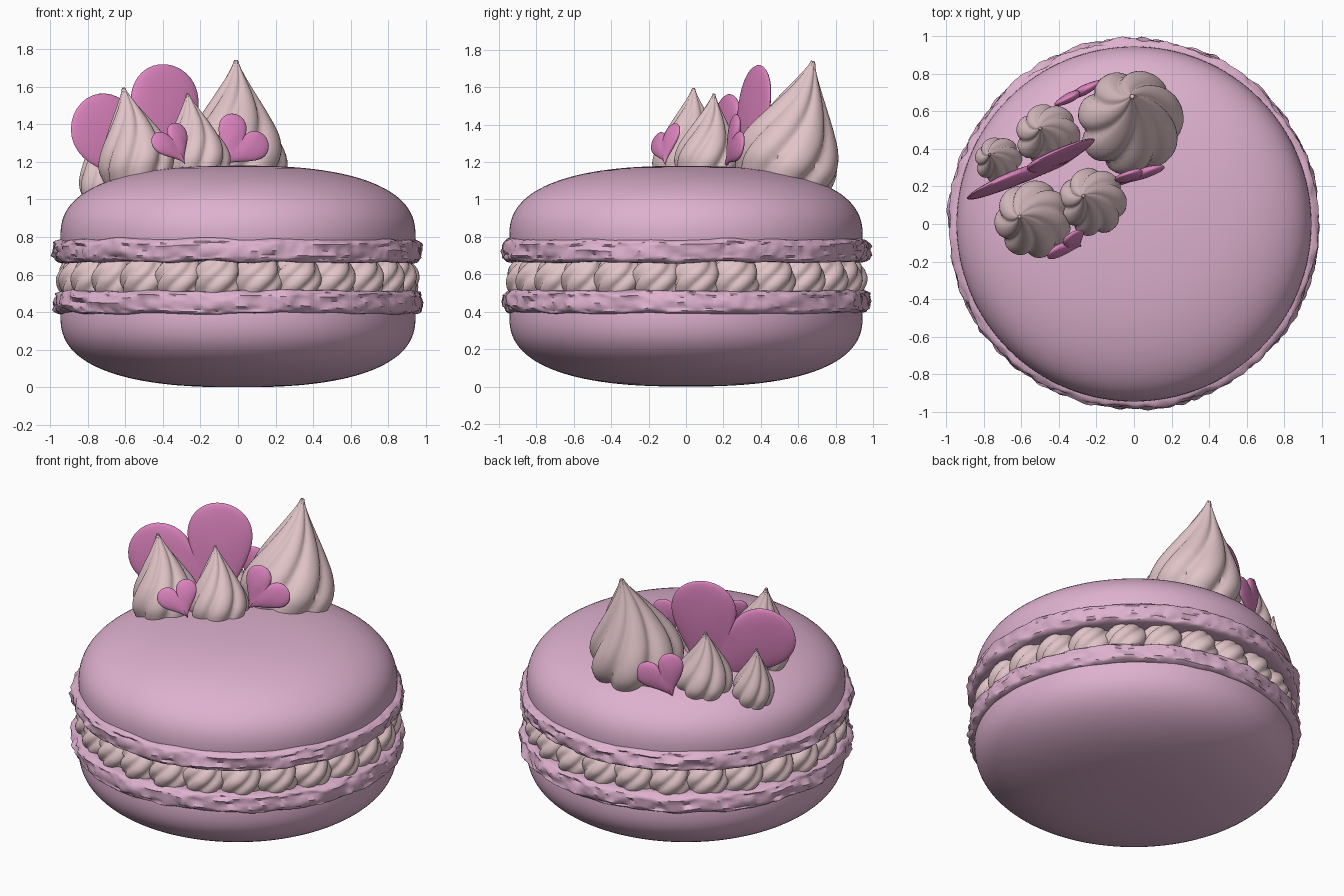
import bpy, bmesh
from math import sin, cos, pi, tau, radians
from mathutils import Vector, Matrix, noise

cube = bpy.data.objects.get("Cube")
if cube:
    bpy.data.objects.remove(cube, do_unlink=True)

MID = 0.59  # height of the plane between the two shells
parts = []


def material(name, rgb):
    m = bpy.data.materials.new(name)
    m.use_nodes = True
    m.diffuse_color = (*rgb, 1)
    m.node_tree.nodes["Principled BSDF"].inputs["Base Color"].default_value = (*rgb, 1)
    return m


PINK = material("mauve pink biscuit", (0.73, 0.44, 0.62))
CREAM = material("pale blush cream", (0.75, 0.55, 0.57))
HEART = material("bright pink candy", (0.72, 0.23, 0.52))


def skin(name, rings, mat, caps=True):
    """Joins rings of points into one smooth surface."""
    bm = bmesh.new()
    rows = [[bm.verts.new(p) for p in ring] for ring in rings]
    n = len(rows[0])
    for a, b in zip(rows, rows[1:]):
        for j in range(n):
            k = (j + 1) % n
            bm.faces.new((a[j], a[k], b[k], b[j]))
    if caps:
        bm.faces.new(rows[0])
        bm.faces.new(rows[-1])
    else:
        bmesh.ops.remove_doubles(bm, verts=bm.verts, dist=1e-5)
    bmesh.ops.recalc_face_normals(bm, faces=bm.faces)
    mesh = bpy.data.meshes.new(name)
    bm.to_mesh(mesh)
    bm.free()
    mesh.materials.append(mat)
    ob = bpy.data.objects.new(name, mesh)
    bpy.context.collection.objects.link(ob)
    parts.append(ob)
    return ob


def circle(r, z, n):
    return [Vector((r * cos(tau * j / n), r * sin(tau * j / n), z)) for j in range(n)]


def spow(v, e):
    return abs(v) ** e * (1 if v >= 0 else -1)


def shell(name, side):
    """Domed biscuit; side is 1 for the upper one, -1 for the lower."""
    profile = [(0.9, 0.08), (0.94, 0.15)]
    for i in range(29):
        a = 0.98 * pi / 2 * i / 28
        profile.append((0.945 * cos(a) ** 0.8, 0.21 + 0.38 * sin(a) ** 0.8))
    skin(name, [circle(r, MID + side * z, 128) for r, z in profile], PINK)


def foot(name, side):
    """Crinkled ruffle round the open rim of a shell."""
    rings = []
    rows = 30
    for i in range(rows + 1):
        a = tau * (i % rows) / rows
        ring = circle(0.9 + 0.08 * spow(cos(a), 0.5),
                      MID + side * (0.137 + 0.062 * spow(sin(a), 0.6)), 320)
        for p in ring:
            x, y, z = p
            bump = 0.017 * noise.noise(Vector((x * 6, y * 6, z * 28)))
            bump += 0.012 * noise.noise(Vector((x * 17, y * 17, z * 65)))
            wave = 0.014 * noise.noise(Vector((x * 5, y * 5, side * 3)))
            grow = 1 + bump * max(0, cos(a) + 0.4)
            p.x, p.y, p.z = x * grow, y * grow, z + wave
        rings.append(ring)
    skin(name, rings, PINK, caps=False)


KISS = [(0, .86), (.1, .97), (.22, 1), (.38, .87), (.58, .59), (.78, .3), (.92, .11), (1, .02)]
BLOB = [(0, .75), (.2, .94), (.45, 1), (.7, .88), (1, .5)]


def radius_at(profile, t):
    for (t0, r0), (t1, r1) in zip(profile, profile[1:]):
        if t <= t1:
            f = (t - t0) / (t1 - t0)
            return r0 + (r1 - r0) * f
    return profile[-1][1]


def piped(name, base, tip, radius, profile, lobes, twist, phase=0, steps=24, n=70):
    """Piped cream swirl with twisted rounded ridges from base to tip."""
    base, tip = Vector(base), Vector(tip)
    turn = (tip - base).to_track_quat('Z', 'Y')
    rings = []
    for i in range(steps + 1):
        t = i / steps
        # average neighbouring profile values to round its corners
        r = sum(radius_at(profile, min(1, max(0, t + d))) for d in (-.05, 0, .05)) / 3
        ring = []
        for j in range(n):
            a = tau * j / n
            groove = abs(sin(lobes / 2 * (a - twist * t) + phase))
            rr = radius * r * (1.03 - 0.17 * (1 - groove) ** 1.4)
            ring.append(base.lerp(tip, t) + turn @ Vector((rr * cos(a), rr * sin(a), 0)))
        rings.append(ring)
    skin(name, rings, CREAM)


def heart(name, centre, unit, half, yaw, lean, roll):
    """Lens-shaped candy heart with a soft crease below the notch."""
    place = (Matrix.Translation(centre) @ Matrix.Rotation(radians(yaw), 4, 'Z')
             @ Matrix.Rotation(radians(90 - lean), 4, 'X')
             @ Matrix.Rotation(radians(roll), 4, 'Z'))
    rings = []
    for i in range(21):
        a = radians(-88 + 176 * i / 20)
        ring = []
        for j in range(72):
            t = tau * j / 72
            x = 16 * sin(t) ** 3 * cos(a)
            y = (13 * cos(t) - 5 * cos(2 * t) - 2 * cos(3 * t) - cos(4 * t)) * cos(a)
            crease = 0.75 + 0.25 * min(1, abs(x) / 5)
            ring.append(place @ Vector((x * unit, y * unit, half * crease * sin(a))))
        rings.append(ring)
    skin(name, rings, HEART)


# Biscuit shells and their ruffled feet
for label, side in (("upper", 1), ("lower", -1)):
    shell(label + "_shell", side)
    foot(label + "_foot", side)

# Cream filling: a core ringed by piped blobs
skin("filling_core", [circle(0.82, z, 64) for z in (0.5, 0.68)], CREAM)
COUNT = 25
for i in range(COUNT):
    a = tau * (i + 0.25) / COUNT
    out, along = Vector((cos(a), sin(a), 0)), Vector((-sin(a), cos(a), 0))
    piped(f"filling_blob_{i + 1}", out * 0.83 - along * 0.02 + Vector((0, 0, 0.48)),
          out * 0.83 + along * 0.03 + Vector((0, 0, 0.7)), 0.139, BLOB, 7, 1.3,
          phase=i * 0.9, steps=12, n=56)

# Cream kisses on top
piped("large_kiss", (-0.02, 0.51, 1.08), (-0.01, 0.68, 1.74), 0.28, KISS, 7, 1.3)
piped("front_kiss", (-0.52, 0.02, 1.1), (-0.61, 0.04, 1.595), 0.205, KISS, 7, 1.3, 0.6)
piped("middle_kiss", (-0.21, 0.11, 1.12), (-0.27, 0.15, 1.565), 0.18, KISS, 7, 1.3, 1.1)
piped("back_kiss", (-0.45, 0.46, 1.06), (-0.5, 0.51, 1.46), 0.17, KISS, 7, 1.3, 0.3)
piped("small_kiss", (-0.71, 0.33, 1.01), (-0.77, 0.37, 1.37), 0.125, KISS, 7, 1.3, 0.8)

# Candy hearts
heart("large_heart", (-0.51, 0.3, 1.36), 0.0245, 0.036, 23.6, 6, 24)
heart("front_heart", (-0.35, -0.11, 1.3), 0.0077, 0.026, 33, 20, 25)
heart("right_heart", (0.01, 0.26, 1.305), 0.0096, 0.028, 17, 8, -38)
heart("back_heart", (-0.31, 0.69, 1.2), 0.0094, 0.028, 27, 0, -25)

# Smooth shading with sharp creases kept
bpy.ops.object.select_all(action='DESELECT')
for ob in parts:
    ob.select_set(True)
bpy.context.view_layer.objects.active = parts[0]
bpy.ops.object.shade_smooth_by_angle(angle=radians(50))
